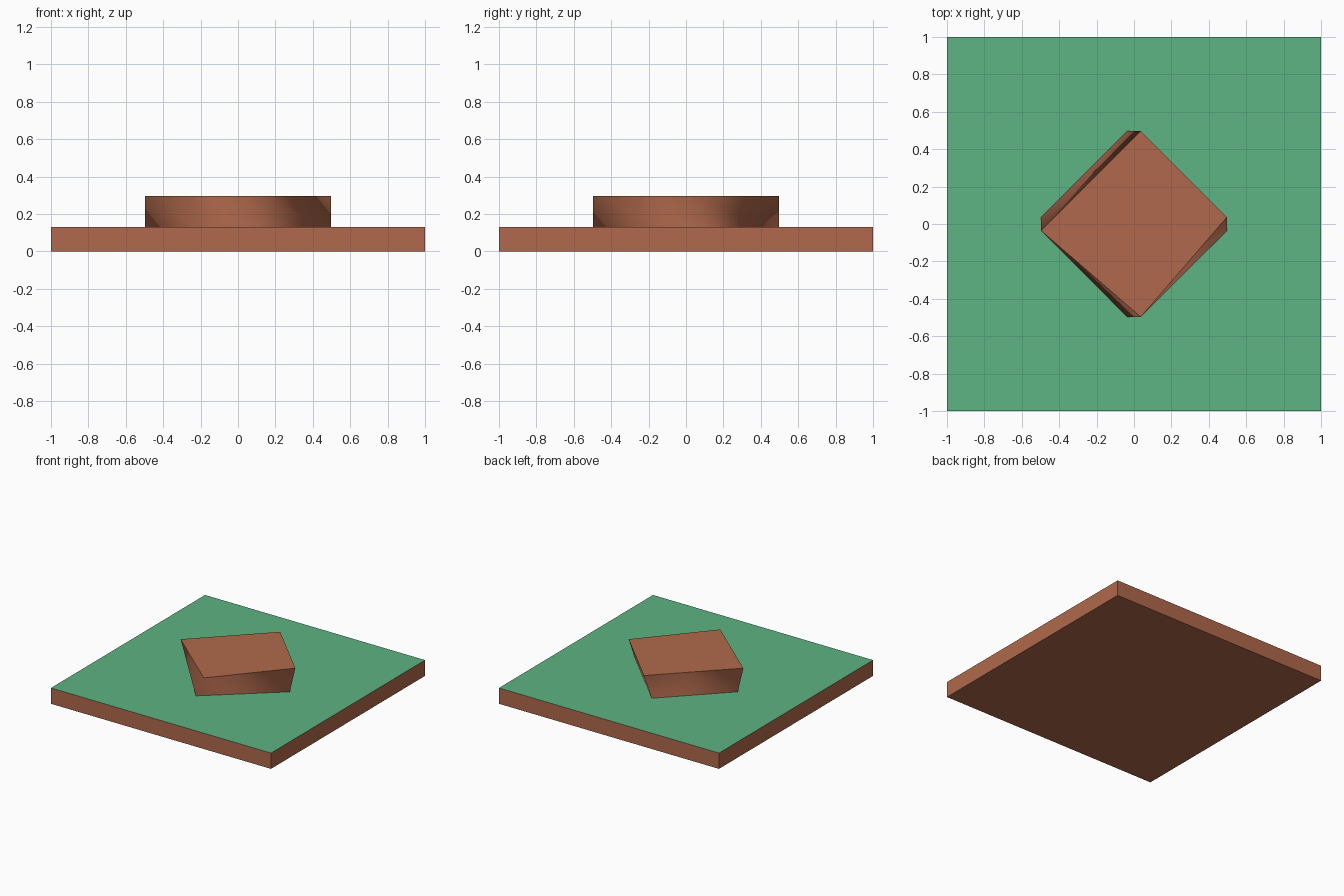
import bpy
import bmesh

if "Cube" in bpy.data.objects:
    bpy.data.objects.remove(bpy.data.objects["Cube"])


def material(name, rgb):
    m = bpy.data.materials.new(name)
    m.diffuse_color = (*rgb, 1)
    m.use_nodes = True
    m.node_tree.nodes["Principled BSDF"].inputs["Base Color"].default_value = m.diffuse_color
    return m


clay = material("terracotta", (0.434, 0.141, 0.072))
green = material("green", (0.109, 0.451, 0.223))
BASE_TOP, BLOCK_TOP = 0.13, 0.297


def add_object(name, bm, mats):
    mesh = bpy.data.meshes.new(name)
    bm.to_mesh(mesh)
    bm.free()
    for m in mats:
        mesh.materials.append(m)
    obj = bpy.data.objects.new(name, mesh)
    bpy.context.collection.objects.link(obj)
    return obj


# Base slab: terracotta body with a green upper face
bm = bmesh.new()
bmesh.ops.create_cube(bm, size=1)
for v in bm.verts:
    v.co = (v.co.x * 2, v.co.y * 2, (v.co.z + 0.5) * BASE_TOP)
bm.normal_update()
for f in bm.faces:
    f.material_index = 1 if f.normal.z > 0.5 else 0
add_object("base_slab", bm, [clay, green])

# Skewed block: corners in the order left, front, right, back
R, S = 0.496, 0.036
bottom_xy = [(-R, S), (-S, -R), (R, -S), (-S, R)]
top_xy = [(-R, -S), (S, -R), (R, S), (S, R)]
bm = bmesh.new()
low = [bm.verts.new((x, y, BASE_TOP)) for x, y in bottom_xy]
high = [bm.verts.new((x, y, BLOCK_TOP)) for x, y in top_xy]
for i in range(4):
    j = (i + 1) % 4
    # each warped side is split from its upper left to its lower right corner
    for tri in ((low[i], low[j], high[i]), (low[j], high[j], high[i])):
        bm.faces.new(tri).smooth = True
top = bm.faces.new(high)
for e in top.edges:
    e.smooth = False  # crisp rim, softly shaded sides
add_object("skewed_block", bm, [clay])
